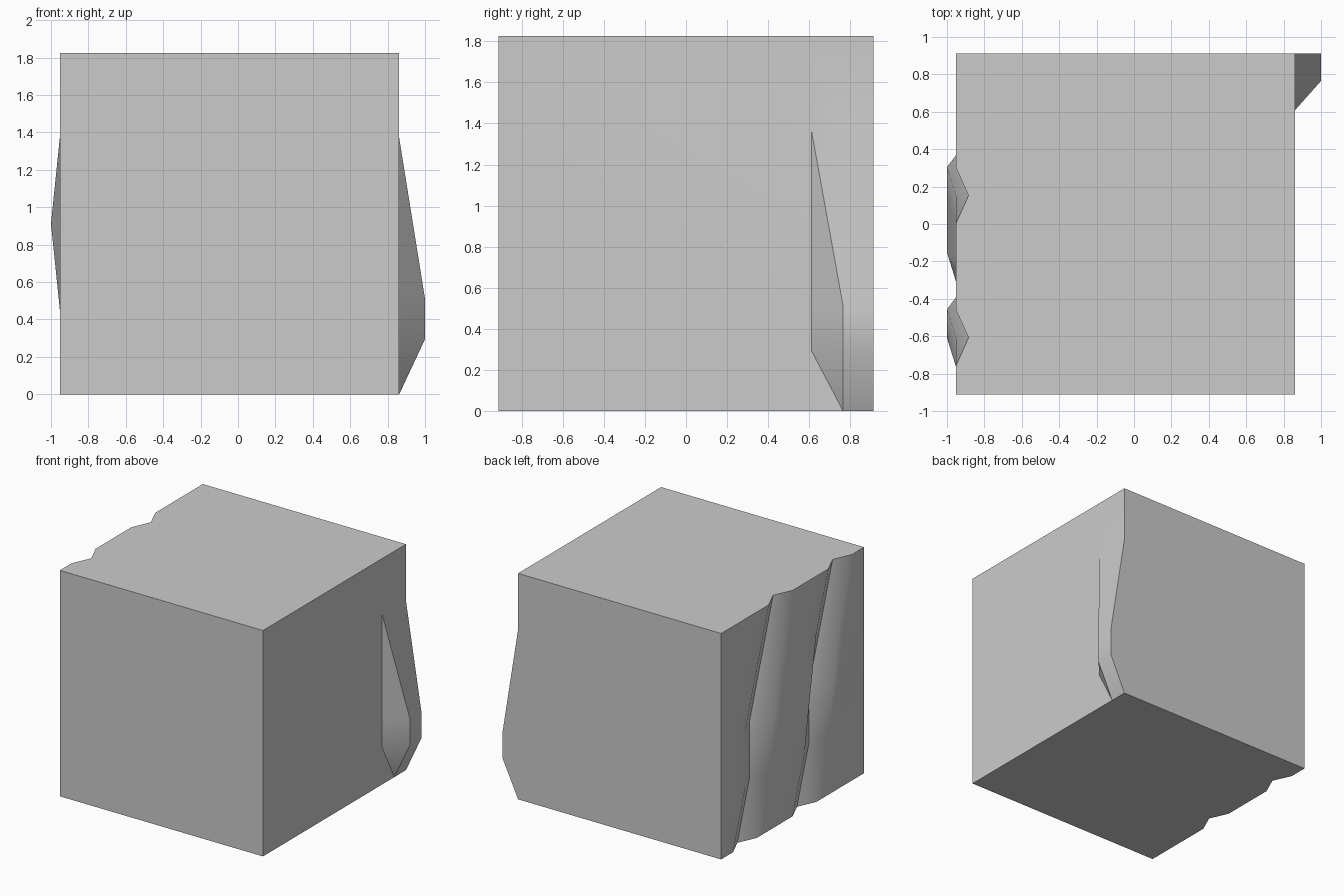
import bpy, bmesh
from math import radians

if "Cube" in bpy.data.objects:
    bpy.data.objects.remove(bpy.data.objects["Cube"])

H, Y = 1.825, 0.9125
STEP = 2 * Y / 12


def grid_side(bm, rows, cols, x_at):
    """Wall of quads (split to triangles) whose x comes from x_at(row, col)."""
    g = [[bm.verts.new((x_at(r, c), y, z)) for c, y in enumerate(cols)]
         for r, z in enumerate(rows)]
    for r in range(len(rows) - 1):
        for c in range(len(cols) - 1):
            a, b = g[r][c], g[r][c + 1]
            d, e = g[r + 1][c], g[r + 1][c + 1]
            # diagonals follow the slant of the grooves
            bm.faces.new((a, b, d))
            bm.faces.new((b, e, d))
    return g


bm = bmesh.new()

# Left wall: two slanted grooves and a raised band at mid height
valley = [10, 9, 9, 8, 7]          # column of the first groove per row


def left_x(r, c):
    if c in (valley[r], valley[r] - 5):
        return -0.885
    if r == 2 and 2 <= c <= 8:
        return -1.0
    return -0.953


left = grid_side(bm, [H * i / 4 for i in range(5)],
                 [-Y + STEP * i for i in range(13)], left_x)


# Right wall: flat with a bulge in the low rear corner
def right_x(r, c):
    return 1.0 if r in (1, 2) and c >= 2 else 0.862


right = grid_side(bm, [0, 0.295, 0.51, 1.37, H],
                  [-Y, 0.61, 0.765, Y], right_x)

# Flat caps joining both walls: bottom, top, front, back
bm.faces.new(left[0] + right[0][::-1])
bm.faces.new(left[-1] + right[-1][::-1])
for k in (0, -1):
    bm.faces.new([row[k] for row in left] + [row[k] for row in right][::-1])
bmesh.ops.recalc_face_normals(bm, faces=bm.faces)

me = bpy.data.meshes.new("stone_block")
bm.to_mesh(me)
bm.free()
block = bpy.data.objects.new("stone_block", me)
bpy.context.collection.objects.link(block)
bpy.context.view_layer.objects.active = block
block.select_set(True)
bpy.ops.object.shade_smooth_by_angle(angle=radians(30))
